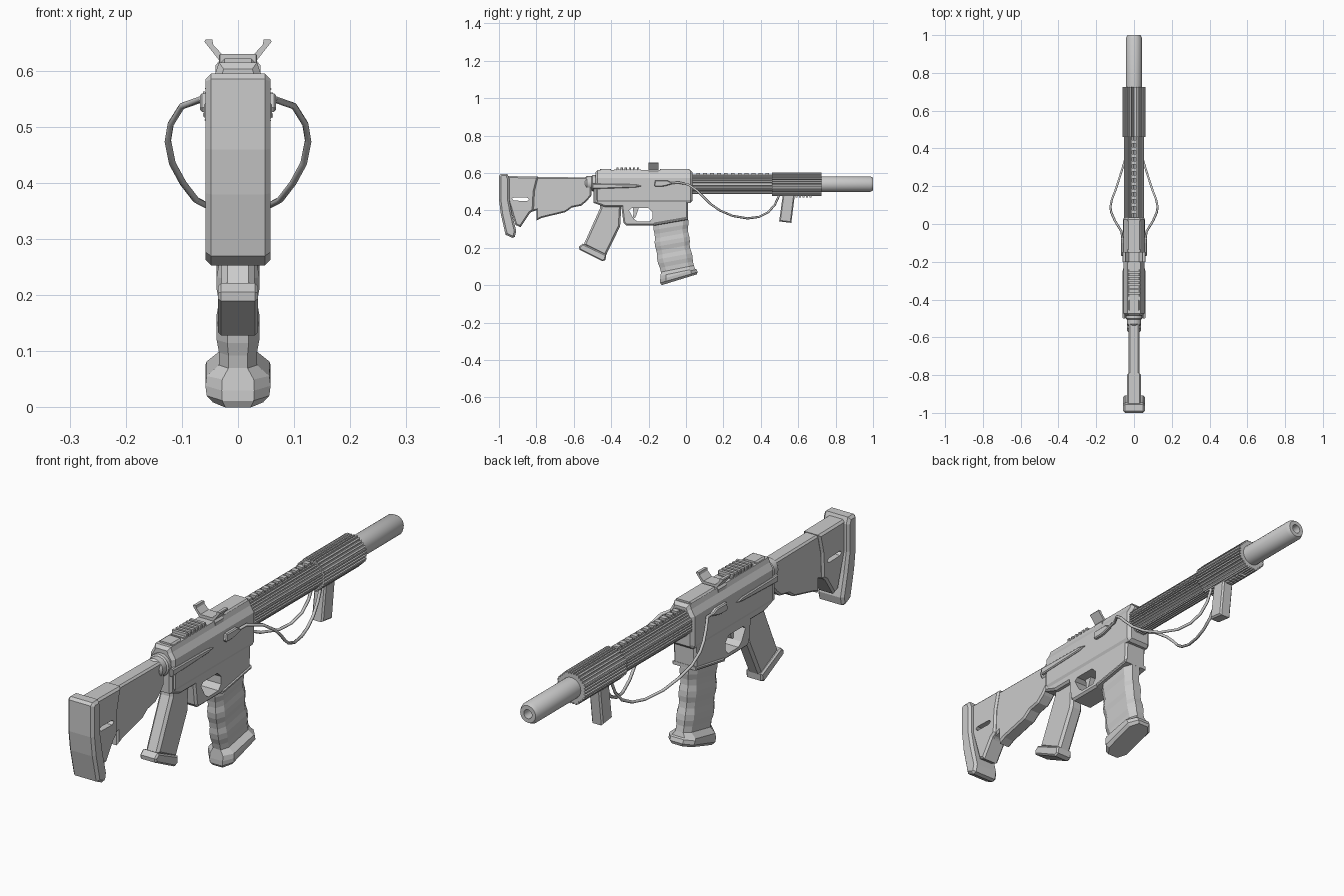
import bpy, bmesh, math
from mathutils import Vector

if "Cube" in bpy.data.objects:
    bpy.data.objects.remove(bpy.data.objects["Cube"])


def finish(name, bm, smooth=False):
    bmesh.ops.recalc_face_normals(bm, faces=bm.faces)
    me = bpy.data.meshes.new(name)
    bm.to_mesh(me)
    bm.free()
    ob = bpy.data.objects.new(name, me)
    bpy.context.collection.objects.link(ob)
    if smooth:
        bpy.ops.object.select_all(action='DESELECT')
        ob.select_set(True)
        bpy.context.view_layer.objects.active = ob
        bpy.ops.object.shade_smooth_by_angle(angle=math.radians(35))
    return ob


def loft(name, rings, smooth=False):
    """Skin a list of equal-length closed rings and cap both ends."""
    bm = bmesh.new()
    rows = [[bm.verts.new(p) for p in r] for r in rings]
    n = len(rows[0])
    for a, b in zip(rows, rows[1:]):
        for i in range(n):
            bm.faces.new((a[i], a[(i + 1) % n], b[(i + 1) % n], b[i]))
    bm.faces.new(rows[0])
    bm.faces.new(rows[-1])
    return finish(name, bm, smooth)


def extrude(name, pts, lo, hi, axis='x', bevel=0.0):
    """Extrude a 2D outline: (y, z) along x, or (x, z) along y; bevel the rims."""
    bm = bmesh.new()
    at = (lambda p, d: (d, p[0], p[1])) if axis == 'x' else (lambda p, d: (p[0], d, p[1]))
    a = [bm.verts.new(at(p, lo)) for p in pts]
    b = [bm.verts.new(at(p, hi)) for p in pts]
    caps = [bm.faces.new(a), bm.faces.new(b)]
    for i in range(len(pts)):
        j = (i + 1) % len(pts)
        bm.faces.new((a[i], a[j], b[j], b[i]))
    bmesh.ops.recalc_face_normals(bm, faces=bm.faces)
    if bevel:
        edges = list({e for f in caps for e in f.edges})
        bmesh.ops.bevel(bm, geom=edges, offset=bevel, segments=1,
                        affect='EDGES', clamp_overlap=True)
    return finish(name, bm)


def box(name, x, y, z, bevel=0.0):
    pts = [(y[0], z[0]), (y[1], z[0]), (y[1], z[1]), (y[0], z[1])]
    return extrude(name, pts, x[0], x[1], 'x', bevel)


def lathe(name, profile, z, n=20):
    """Turn (y, radius) pairs about a y-directed axis at height z."""
    angles = [2 * math.pi * i / n for i in range(n)]
    return loft(name, [[(r * math.cos(t), y, z + r * math.sin(t)) for t in angles]
                       for y, r in profile], True)


def cut(ob, cutter):
    m = ob.modifiers.new("cut", 'BOOLEAN')
    m.operation, m.object, m.solver = 'DIFFERENCE', cutter, 'EXACT'
    cutter.hide_render = True
    cutter.hide_viewport = True


def mirrored(half):
    return half + [(-x, z) for x, z in reversed(half)]


AXIS = 0.54  # barrel height

# Stock: butt plate, rear block and slimmer body with a through slot
extrude("butt_plate", [(-1, .585), (-.99, .595), (-.955, .595), (-.945, .57), (-.945, .46),
                       (-.93, .38), (-.908, .29), (-.915, .258), (-.93, .253), (-.965, .27),
                       (-.99, .38), (-1, .46)], -.058, .058, bevel=.01)
rear = extrude("stock_rear", [(-.96, .583), (-.79, .581), (-.81, .50), (-.815, .40), (-.835, .385),
                              (-.885, .31), (-.912, .322), (-.96, .48)], -.038, .038, bevel=.008)
body = extrude("stock_body", [(-.95, .58), (-.53, .576), (-.505, .562), (-.505, .48), (-.53, .45),
                              (-.56, .425), (-.61, .415), (-.645, .39), (-.77, .36), (-.80, .345),
                              (-.80, .40), (-.83, .39), (-.88, .33), (-.95, .48)],
               -.029, .029, bevel=.007)
slot = extrude("slot_cutter", [(-.93, .462), (-.92, .47), (-.85, .468), (-.838, .459),
                               (-.85, .45), (-.92, .452)], -.1, .1)
cut(rear, slot)
cut(body, slot)
lathe("stock_collar", [(-.54, .03), (-.53, .038), (-.505, .038), (-.50, .044), (-.45, .044)], .545)

# Upper receiver
extrude("upper_receiver", mirrored([(.048, .44), (.055, .455), (.055, .572), (.04, .597), (.034, .615)]),
        -.485, .035, 'y', .012)
box("receiver_top_rear", (-.03, .03), (-.46, -.40), (.60, .622), .006)
box("receiver_top_front", (-.034, .034), (-.14, .02), (.60, .622), .006)
box("top_rail", (-.03, .03), (-.385, -.24), (.60, .619), .003)
for i in range(6):
    y = -.372 + i * .022
    box("top_rail_tooth", (-.034, .034), (y, y + .012), (.612, .63), .002)

# Lower receiver with trigger opening
lower = extrude("lower_receiver", [(-.495, .53), (-.495, .44), (-.43, .417), (-.345, .417), (-.335, .335),
                                   (-.32, .32), (-.17, .32), (.01, .352), (.012, .445), (.035, .46),
                                   (.035, .53)], -.05, .05, bevel=.008)
cut(lower, extrude("trigger_cutter", [(-.305, .40), (-.29, .412), (-.20, .412), (-.178, .39),
                                      (-.178, .36), (-.195, .34), (-.26, .34), (-.28, .355)], -.1, .1))
extrude("trigger", [(-.285, .42), (-.25, .42), (-.262, .385), (-.27, .362), (-.285, .355), (-.281, .385)],
        -.012, .012)
extrude("magazine_well_lip", [(-.172, .318), (.012, .35), (.012, .364), (-.172, .332)],
        -.054, .054, bevel=.004)

# Side ridges, cable mounts and selector bosses
for s in (1, -1):
    extrude("side_ridge", [(-.50, .543), (-.27, .539), (-.235, .53), (-.27, .522), (-.50, .514)],
            s * .045, s * .061, bevel=.004)
    extrude("cable_mount", [(-.17, .535), (-.165, .56), (-.10, .56), (-.075, .548), (-.075, .54),
                            (-.11, .53), (-.13, .527), (-.165, .527)], s * .05, s * .068, bevel=.004)

# Sight with two flared wings
extrude("sight", mirrored([(.04, .597), (.04, .61), (.033, .618), (.06, .652), (.058, .656),
                           (.046, .656), (.044, .646), (.026, .627)]), -.20, -.148, 'y')

# Pistol grip with flared foot
extrude("pistol_grip", [(-.457, .44), (-.46, .41), (-.548, .215), (-.43, .155), (-.352, .315),
                        (-.345, .44)], -.029, .029, bevel=.01)
extrude("grip_foot", [(-.552, .222), (-.572, .206), (-.57, .19), (-.447, .128), (-.43, .135),
                      (-.427, .163)], -.036, .036, bevel=.006)

# Magazine: ribbed curved column ending in a flared foot
section = [(0, .5), (.16, 1), (.84, 1), (1, .5), (1, -.5), (.84, -1), (.16, -1), (0, -.5)]


def mag_ring(back, front, w):
    b, f = Vector((0, *back)), Vector((0, *front))
    return [b.lerp(f, u) + Vector((v * w, 0, 0)) for u, v in section]


rings = []
for i in range(13):
    t = i / 12
    out = .004 if i % 4 in (1, 2) else 0
    rings.append(mag_ring((-.17 + .036 * t * t - out, .34 - .27 * t),
                          (.008 + .034 * t * t + out, .37 - .265 * t), .034 + out))
rings += [mag_ring((-.136, .05), (.048, .088), .056), mag_ring((-.138, .03), (.056, .085), .058),
          mag_ring((-.138, .012), (.062, .07), .056), mag_ring((-.13, .0), (.058, .058), .045)]
loft("magazine", rings)


# Ribbed octagonal handguard in two sections
def ribbed(radius, teeth=32):
    pts = []
    for i in range(teeth):
        for k, f in ((.05, .9), (.2, 1), (.7, 1), (.85, .9)):
            a = 2 * math.pi * (i + k) / teeth
            off = a - round(a / (math.pi / 4)) * math.pi / 4
            r = radius * f / math.cos(off)
            pts.append((r * math.cos(a), AXIS + r * math.sin(a)))
    return pts


extrude("handguard_rear", ribbed(.052), .035, .47, 'y')
extrude("handguard_front", ribbed(.062), .46, .725, 'y')
for i in range(11):
    y = .055 + i * .037
    box("handguard_rail_tooth", (-.012, .012), (y, y + .02), (.58, .6))
for i in range(5):
    y = .585 + i * .019
    box("lower_rail_tooth", (-.015, .015), (y, y + .011), (.47, .49))

# Barrel sleeve with open bore
lathe("barrel", [(.70, .042), (.985, .042), (1, .034), (1, .018), (.94, .018)], AXIS, 24)

# Foregrip
extrude("foregrip", [(.518, .485), (.582, .485), (.563, .333), (.498, .341)], -.025, .025, bevel=.006)

# Hanging cables on both sides
path = [(.06, -.09, .545), (.066, -.04, .549), (.1, .015, .537), (.12, .06, .505), (.125, .09, .475),
        (.117, .13, .435), (.098, .18, .4), (.075, .25, .37), (.05, .33, .357), (.035, .39, .365),
        (.025, .44, .39), (.02, .475, .43), (.018, .50, .485)]
for s in (1, -1):
    cu = bpy.data.curves.new("cable", 'CURVE')
    cu.dimensions = '3D'
    cu.bevel_depth, cu.bevel_resolution, cu.use_fill_caps = .006, 1, True
    sp = cu.splines.new('POLY')
    sp.points.add(len(path) - 1)
    for p, (x, y, z) in zip(sp.points, path):
        p.co = (s * x, y, z, 1)
    bpy.context.collection.objects.link(bpy.data.objects.new("cable", cu))
